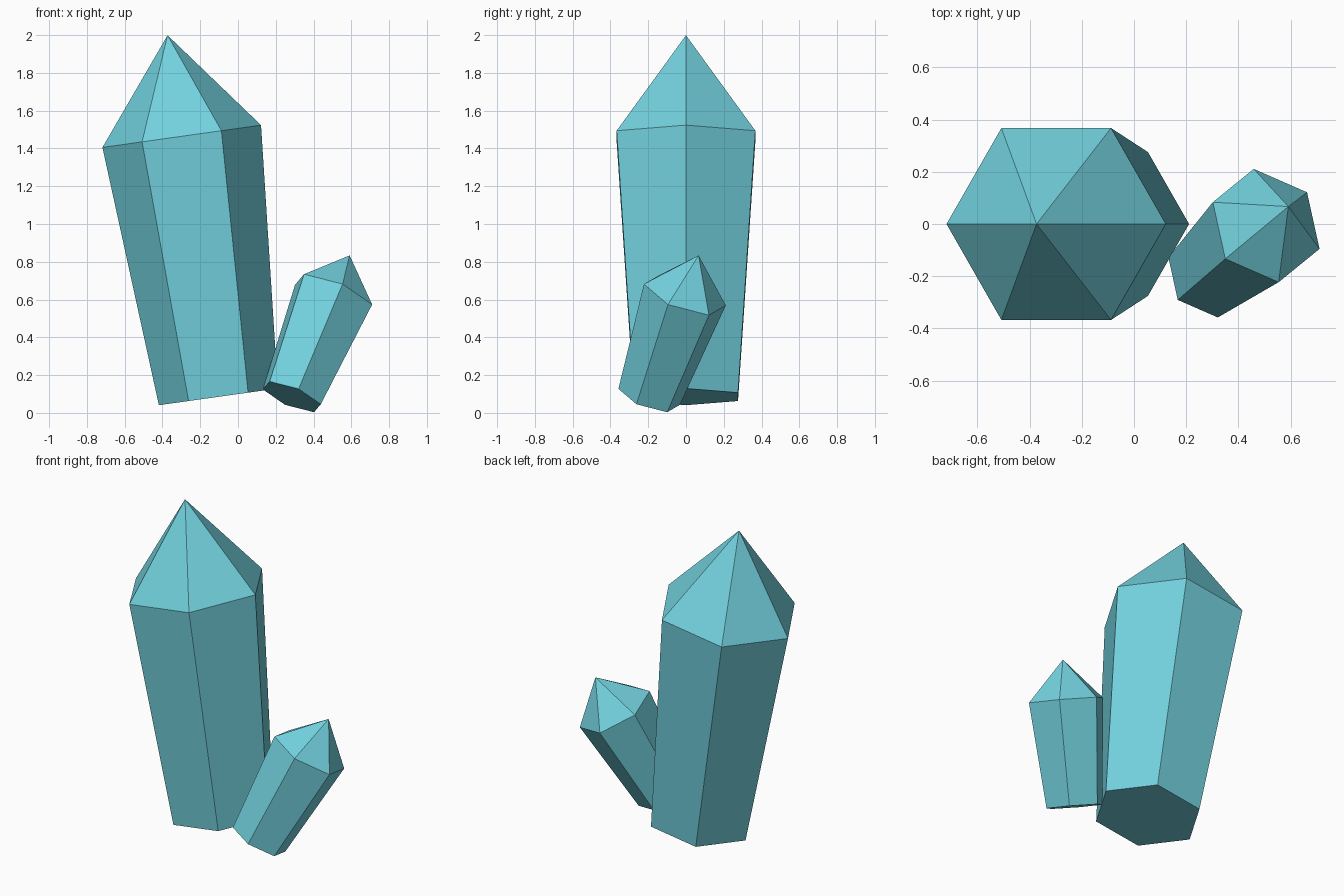
import bpy
import bmesh
import math
from mathutils import Matrix, Vector

cube = bpy.data.objects.get("Cube")
if cube:
    bpy.data.objects.remove(cube, do_unlink=True)

# Single crystal colour
aqua = bpy.data.materials.new("aqua_crystal")
aqua.use_nodes = True
colour = (0.17, 0.64, 0.73, 1.0)
aqua.diffuse_color = colour
aqua.node_tree.nodes["Principled BSDF"].inputs["Base Color"].default_value = colour


def crystal(name, base, axis, side, base_radius, top_radius, shaft, tip):
    """Flaring six-sided shaft with a pointed cap; side aims at one edge."""
    z = Vector(axis).normalized()
    y = z.cross(Vector(side)).normalized()
    x = y.cross(z)
    bm = bmesh.new()

    def ring(radius, height):
        return [bm.verts.new((radius * math.cos(i * math.pi / 3),
                              radius * math.sin(i * math.pi / 3), height))
                for i in range(6)]

    bottom = ring(base_radius, 0)
    top = ring(top_radius, shaft)
    point = bm.verts.new((0, 0, shaft + tip))
    bm.faces.new(bottom[::-1])
    for i in range(6):
        j = (i + 1) % 6
        bm.faces.new((bottom[i], bottom[j], top[j], top[i]))
        bm.faces.new((top[i], top[j], point))

    mesh = bpy.data.meshes.new(name)
    bm.to_mesh(mesh)
    bm.free()
    mesh.materials.append(aqua)
    obj = bpy.data.objects.new(name, mesh)
    bpy.context.collection.objects.link(obj)
    # Stand the crystal on its base point, leaning along its axis
    rotation = Matrix((x, y, z)).transposed().to_4x4()
    obj.matrix_world = Matrix.Translation(base) @ rotation
    return obj


lean = math.radians(8)
crystal("large_crystal", (-0.104, 0, 0.085),
        (-math.sin(lean), 0, math.cos(lean)), (1, 0, 0),
        0.318, 0.424, 1.393, 0.54)
crystal("small_crystal", (0.285, -0.195, 0.085),
        (0.36, 0.308, 0.881), (0.895, -0.39, -0.224),
        0.172, 0.229, 0.614, 0.236)
